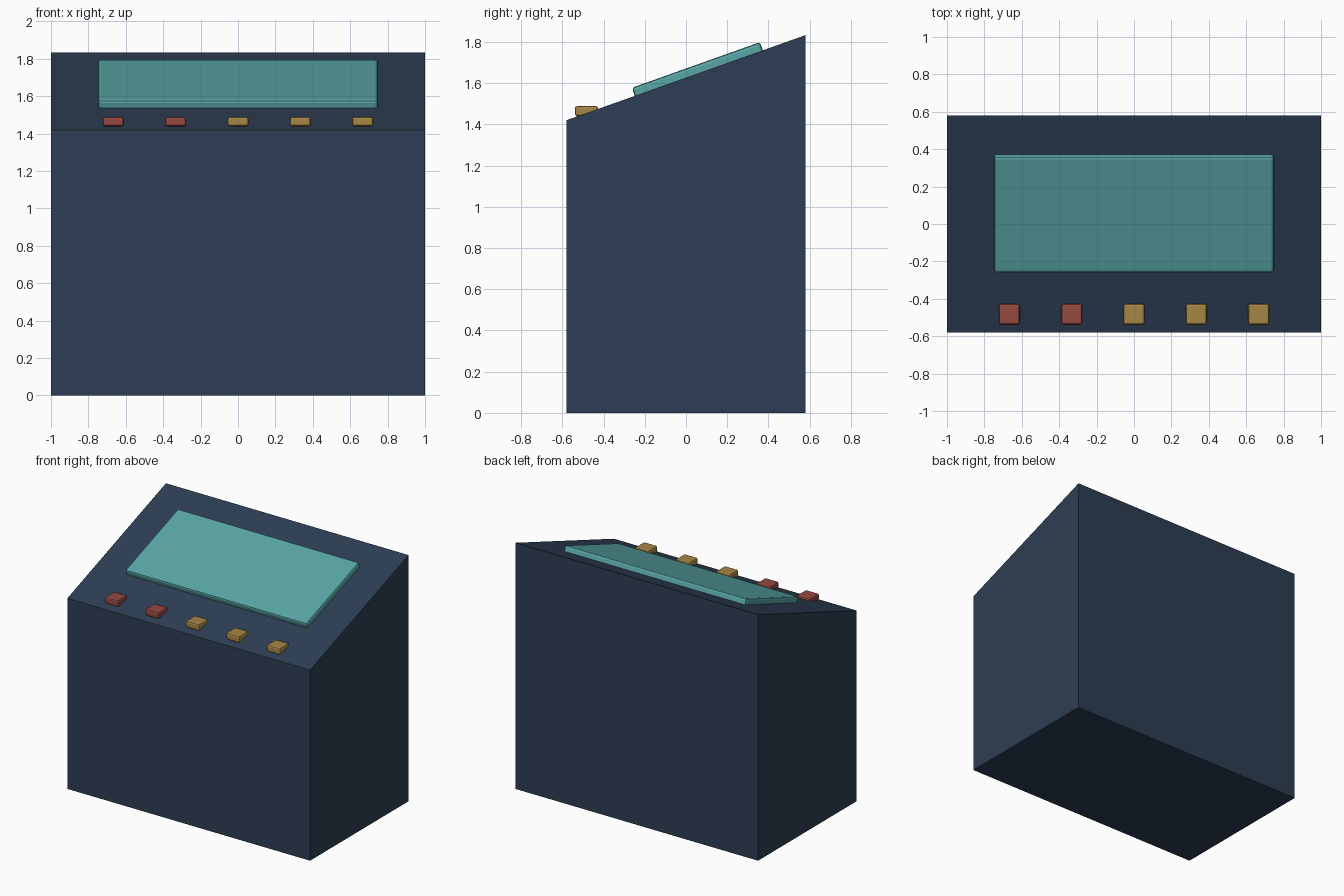
import bpy, math

if "Cube" in bpy.data.objects:
    bpy.data.objects.remove(bpy.data.objects["Cube"])

W, D = 1.0, 0.58            # half width, half depth
Z_FRONT, Z_BACK = 1.42, 1.833
SLOPE = math.atan2(Z_BACK - Z_FRONT, 2 * D)


def material(name, rgb):
    m = bpy.data.materials.new(name)
    m.diffuse_color = (*rgb, 1)
    m.use_nodes = True
    m.node_tree.nodes["Principled BSDF"].inputs["Base Color"].default_value = m.diffuse_color
    return m


def bevelled_box(name, size, loc, mat, bevel, tilt=0.0):
    bpy.ops.mesh.primitive_cube_add(size=1, location=loc, rotation=(tilt, 0, 0))
    ob = bpy.context.object
    ob.name = name
    ob.scale = size
    bpy.ops.object.transform_apply(location=False, rotation=False, scale=True)
    mod = ob.modifiers.new("Bevel", "BEVEL")
    mod.width, mod.segments = bevel, 2
    ob.data.materials.append(mat)
    return ob


navy = material("navy", (0.027, 0.048, 0.089))
teal = material("teal", (0.10, 0.38, 0.38))
red = material("red", (0.30, 0.065, 0.055))
gold = material("gold", (0.38, 0.24, 0.06))

# Cabinet: side profile extruded across the width
profile = [(-D, 0), (D, 0), (D, Z_BACK), (-D, Z_FRONT)]
verts = [(x, y, z) for x in (-W, W) for y, z in profile]
faces = [(3, 2, 1, 0), (4, 5, 6, 7)]
faces = [tuple(reversed(f)) for f in faces]
faces += [(i, (i + 1) % 4, (i + 1) % 4 + 4, i + 4) for i in range(4)]
mesh = bpy.data.meshes.new("cabinet")
mesh.from_pydata(verts, [], faces)
cabinet = bpy.data.objects.new("cabinet", mesh)
bpy.context.collection.objects.link(cabinet)
mesh.materials.append(navy)
bpy.context.view_layer.objects.active = cabinet
cabinet.select_set(True)
bpy.ops.object.mode_set(mode='EDIT')
bpy.ops.mesh.select_all(action='SELECT')
bpy.ops.mesh.normals_make_consistent(inside=False)
bpy.ops.object.mode_set(mode='OBJECT')

# Screen lying on the sloped top
thick, raised, y_mid = 0.06, 0.042, 0.062
surface_z = Z_FRONT + math.tan(SLOPE) * (y_mid + D)
off = raised - thick / 2
bevelled_box("screen", (1.495, 0.66, thick),
             (0, y_mid - off * math.sin(SLOPE), surface_z + off * math.cos(SLOPE)),
             teal, 0.014, SLOPE)

# Row of buttons: two red, three gold
for i in range(5):
    bevelled_box(f"button_{i + 1}", (0.112, 0.112, 0.05),
                 ((i - 2) / 3, -0.483, 1.464), red if i < 2 else gold, 0.012)
